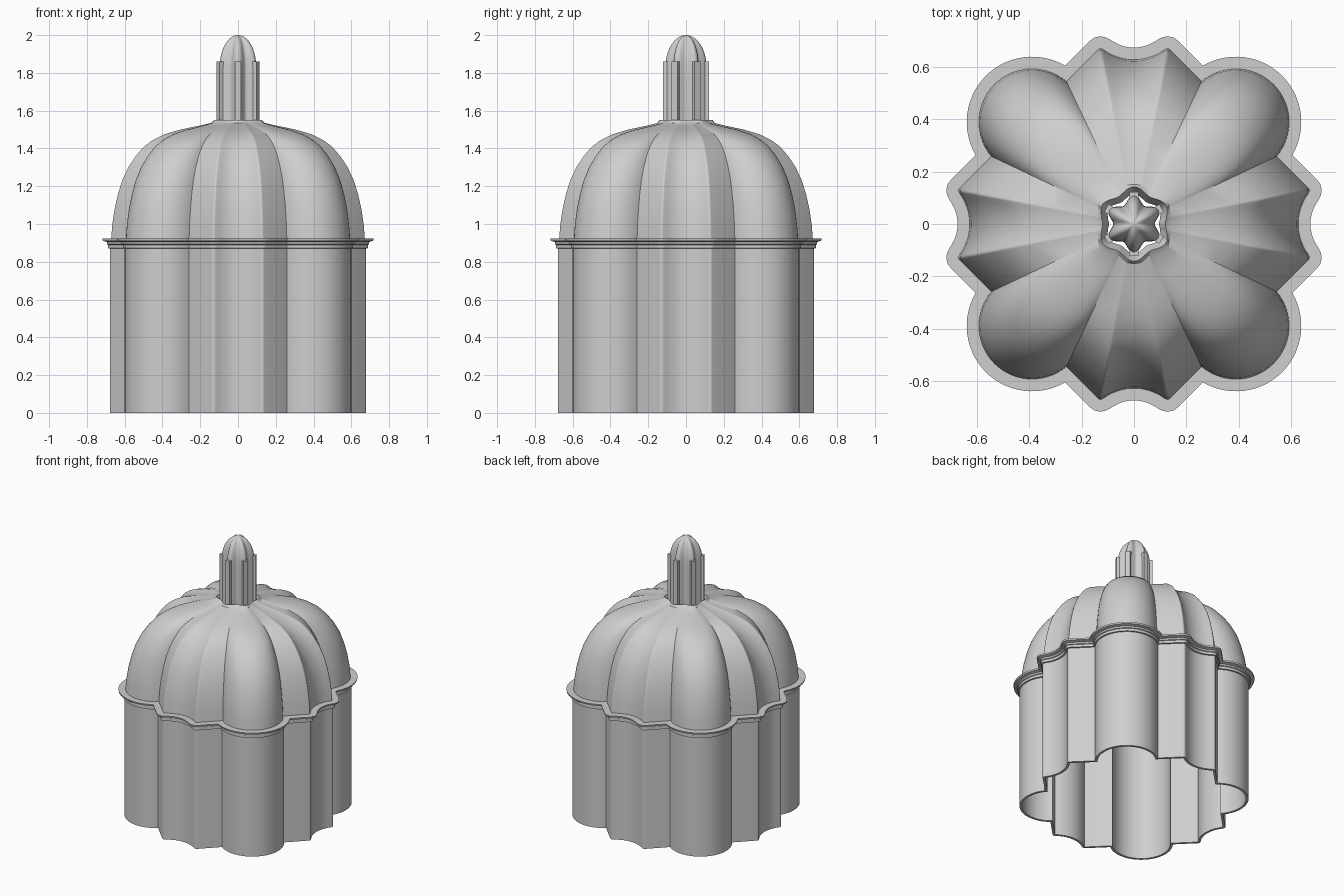
import bpy, bmesh
from math import sin, cos, radians, sqrt, acos, degrees, atan2, hypot

if "Cube" in bpy.data.objects:
    bpy.data.objects.remove(bpy.data.objects["Cube"], do_unlink=True)

stone = bpy.data.materials.new("pale grey stone")
stone.use_nodes = True
GREY = (0.62, 0.62, 0.62, 1)
stone.diffuse_color = GREY
stone.node_tree.nodes["Principled BSDF"].inputs["Base Color"].default_value = GREY


def finish(name, bm, angle=30):
    bmesh.ops.recalc_face_normals(bm, faces=bm.faces)
    mesh = bpy.data.meshes.new(name)
    bm.to_mesh(mesh)
    bm.free()
    mesh.materials.append(stone)
    ob = bpy.data.objects.new(name, mesh)
    bpy.context.collection.objects.link(ob)
    bpy.ops.object.select_all(action='DESELECT')
    ob.select_set(True)
    bpy.context.view_layer.objects.active = ob
    bpy.ops.object.shade_smooth_by_angle(angle=radians(angle))
    return ob


def loft(name, rings, closed=False, caps=False, angle=30):
    """Skin a list of rings of 3D points that share one point count."""
    bm = bmesh.new()
    loops = [[bm.verts.new(p) for p in ring] for ring in rings]
    pairs = list(zip(loops, loops[1:]))
    if closed:
        pairs.append((loops[-1], loops[0]))
    n = len(loops[0])
    for a, b in pairs:
        for i in range(n):
            j = (i + 1) % n
            bm.faces.new((a[i], a[j], b[j], b[i]))
    if caps:
        bm.faces.new(loops[0])
        bm.faces.new(loops[-1])
    return finish(name, bm, angle)


def arc(cx, cy, r, start, end, steps):
    return [(cx + r * cos(radians(start + (end - start) * i / steps)),
             cy + r * sin(radians(start + (end - start) * i / steps)))
            for i in range(steps + 1)]


# Plan: four round corner lobes joined by straight flanks and scooped sides
LOBE, LOBE_R = 0.39, 0.21
TIP_X, TIP_Y, TIP_R = 0.128, 0.66, 0.018
SCOOP_Y, SCOOP_R = 0.825, 0.19


def outline(d=0.0):
    flank = (TIP_X + TIP_Y) / sqrt(2) + TIP_R + d
    half = degrees(acos((flank - LOBE * sqrt(2)) / (LOBE_R + d)))
    turn = degrees(atan2(SCOOP_Y - TIP_Y, -TIP_X))
    quarter = arc(LOBE, LOBE, LOBE_R + d, 45 - half, 45 + half, 28)
    quarter += arc(TIP_X, TIP_Y, TIP_R + d, 45, turn, 4)
    quarter += arc(0, SCOOP_Y, SCOOP_R - d, turn - 180, -turn, 10)[1:-1]
    quarter += arc(-TIP_X, TIP_Y, TIP_R + d, 180 - turn, 135, 4)
    pts = []
    for k in range(4):
        pts += quarter
        quarter = [(-y, x) for x, y in quarter]
    return pts


def ring(d, z):
    return [(x, y, z) for x, y in outline(d)]


# Hollow drum wall
WALL = 0.017
loft("drum_wall", [ring(0, 0), ring(0, 0.915), ring(-WALL, 0.915), ring(-WALL, 0)],
     closed=True)

# Stepped cornice around the top of the drum
cornice = [(-0.005, 0.87), (0.01, 0.872), (0.01, 0.89), (0.016, 0.893), (0.016, 0.905),
           (0.038, 0.911), (0.04, 0.922), (-0.012, 0.922)]
loft("cornice", [ring(d, z) for d, z in cornice], closed=True)


# Ribbed dome, blending into a six-lobed opening at the crown
def flower(a, r, depth):
    return r + depth * cos(6 * (a - radians(30)))


def dome_ring(scale, z, inset=0.0):
    blend = max(0.0, min(1.0, (0.6 - scale) / 0.4)) ** 2
    pts = []
    for x, y in outline(-0.006 - inset):
        a, r = atan2(y, x), hypot(x, y) * scale
        r += (flower(a, 0.131, 0.011) - r) * blend
        pts.append((r * cos(a), r * sin(a), z))
    return pts


profile = [(1, 0.915), (0.99, 1.0), (0.972, 1.08), (0.945, 1.16), (0.91, 1.235), (0.86, 1.305),
           (0.805, 1.36), (0.74, 1.41), (0.67, 1.445), (0.58, 1.475), (0.48, 1.5),
           (0.37, 1.52), (0.27, 1.535), (0.19, 1.55)]
outer = [dome_ring(s, z) for s, z in profile]
throat = [[(x * 0.8, y * 0.8, 1.5) for x, y, z in outer[-1]]]
inner = [dome_ring(s * 0.985, z - 0.02 * (1 - s), 0.01) for s, z in profile[:-3]]
loft("dome", outer + throat + inner[::-1], closed=True)


# Fluted finial with a rounded tip
def finial_ring(scale, z):
    pts = []
    for i in range(72):
        a = radians(i * 5)
        r = flower(a, 0.094, 0.015) * scale
        pts.append((r * cos(a), r * sin(a), z))
    return pts


tip = [(cos(radians(t)), 1.83 + 0.17 * sin(radians(t))) for t in range(0, 90, 9)]
tip.append((0.03, 2.0))
loft("finial", [finial_ring(1, 1.48)] + [finial_ring(s, z) for s, z in tip],
     caps=True, angle=40)

# Six slim posts around the finial
for k in range(6):
    a = radians(30 + 60 * k)
    corners = [(0.09, -0.017), (0.122, -0.017), (0.122, 0.017), (0.09, 0.017)]
    plan = [(u * cos(a) - v * sin(a), u * sin(a) + v * cos(a)) for u, v in corners]
    loft("finial_post_%d" % (k + 1), [[(x, y, z) for x, y in plan] for z in (1.49, 1.86)],
         caps=True)
